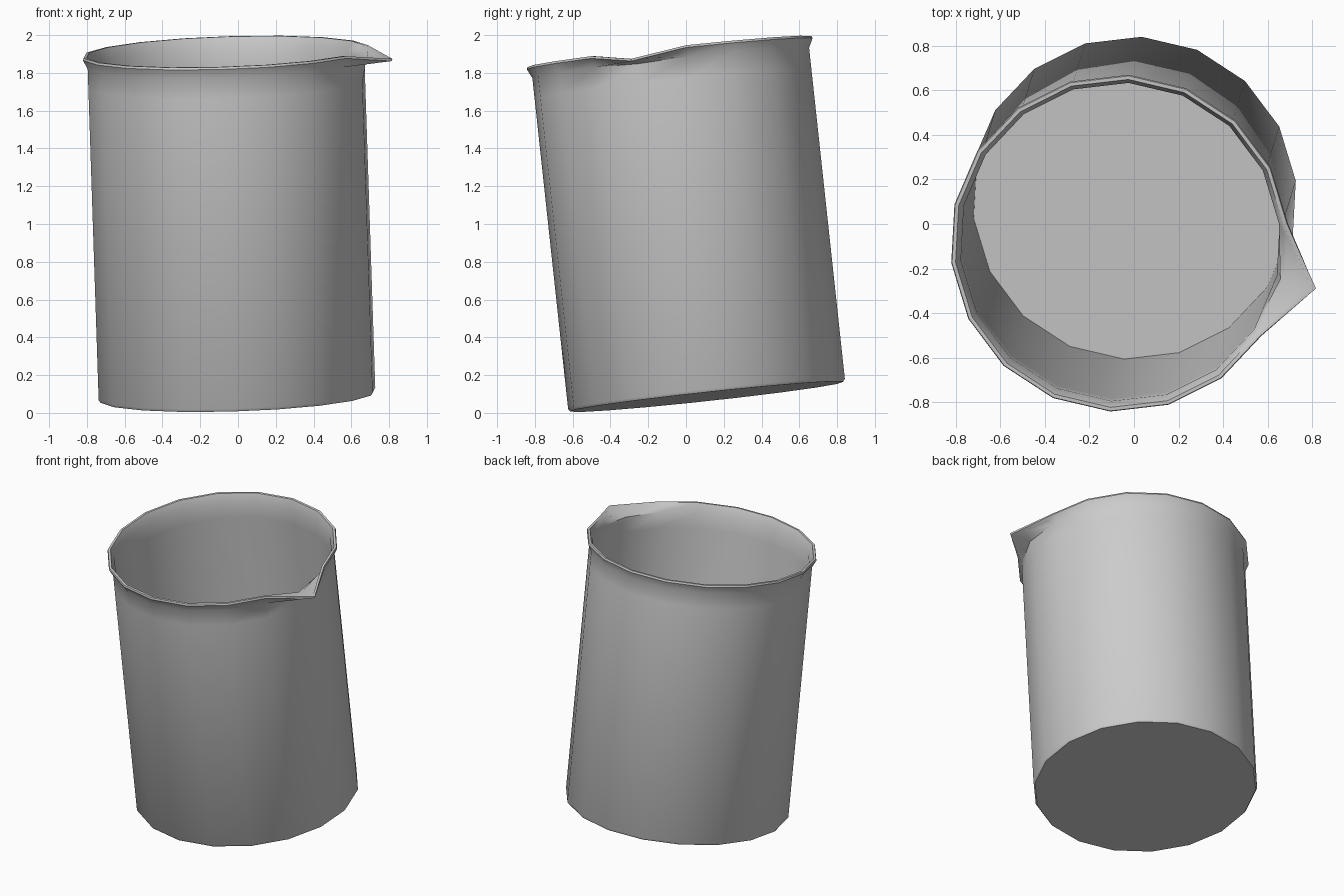
import bpy, bmesh, math
from mathutils import Vector, Matrix

if "Cube" in bpy.data.objects:
    bpy.data.objects.remove(bpy.data.objects["Cube"])

SIDES = 18
SPOUT_ANGLE = math.radians(-13.2)
HEIGHT = 1.838
BASE = Vector((-0.005, 0.11, 0.086))
AXIS = Vector((-0.033, -0.108, 1.0))

# Wall profile, outside bottom -> rim -> inside floor:
# (radius, height, spout push outwards, spout drop)
PROFILE = [
    (0.728, 0.0, 0, 0),
    (0.738, 0.015, 0, 0),
    (0.738, HEIGHT - 0.17, 0, 0),
    (0.738, HEIGHT - 0.06, 0.02, 0.01),
    (0.762, HEIGHT - 0.012, 0.14, 0.045),
    (0.758, HEIGHT, 0.147, 0.045),
    (0.742, HEIGHT, 0.143, 0.045),
    (0.720, HEIGHT - 0.06, 0.02, 0.01),
    (0.720, HEIGHT - 0.17, 0, 0),
    (0.720, 0.02, 0, 0),
]

bm = bmesh.new()
rings = []
for radius, z, push, drop in PROFILE:
    ring = []
    for i in range(SIDES):
        a = SPOUT_ANGLE + i * math.tau / SIDES
        r, h = radius, z
        if i == 0:  # one column of vertices is pulled out into the spout
            r, h = r + push, h - drop
        ring.append(bm.verts.new((r * math.cos(a), r * math.sin(a), h)))
    rings.append(ring)

for lower, upper in zip(rings, rings[1:]):
    for i in range(SIDES):
        j = (i + 1) % SIDES
        bm.faces.new((lower[i], lower[j], upper[j], upper[i]))

# Underside and inner floor
bm.faces.new(rings[0][::-1])
bm.faces.new(rings[-1])
bmesh.ops.recalc_face_normals(bm, faces=bm.faces)

# Lean the beaker over
tilt = Vector((0, 0, 1)).rotation_difference(AXIS).to_matrix().to_4x4()
bm.transform(Matrix.Translation(BASE) @ tilt)

mesh = bpy.data.meshes.new("beaker")
bm.to_mesh(mesh)
bm.free()
beaker = bpy.data.objects.new("beaker", mesh)
bpy.context.collection.objects.link(beaker)

bpy.context.view_layer.objects.active = beaker
beaker.select_set(True)
bpy.ops.object.shade_smooth_by_angle(angle=math.radians(40))
